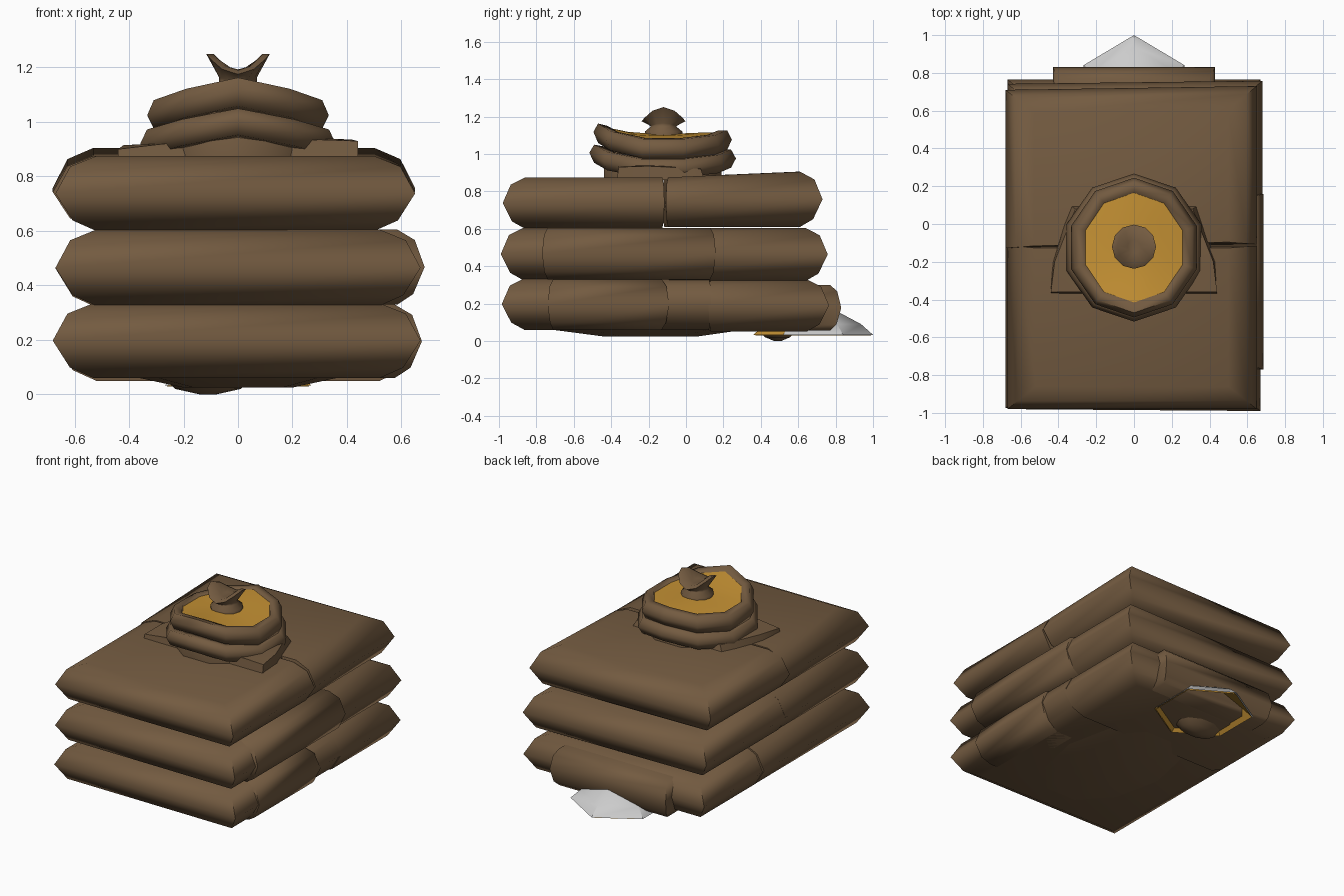
import bpy, bmesh, math

if "Cube" in bpy.data.objects:
    bpy.data.objects.remove(bpy.data.objects["Cube"])

def mat(name, c):
    m = bpy.data.materials.new(name)
    m.diffuse_color = (*c, 1)
    m.use_nodes = True
    m.node_tree.nodes["Principled BSDF"].inputs["Base Color"].default_value = m.diffuse_color
    return m

BROWN = mat("brown_burlap", (0.172, 0.104, 0.052))
GOLD = mat("golden_grain", (0.56, 0.285, 0.034))
GREY = mat("pale_grey", (0.6, 0.6, 0.6))

def add(name, rings, m, smooth=70, closed=False, cap0=True, cap1=True):
    """Skin a list of equal-length point rings into an object."""
    bm = bmesh.new()
    vs = [[bm.verts.new(p) for p in r] for r in rings]
    k = len(vs)
    n = len(vs[0])
    for i in range(k if closed else k - 1):
        a, b = vs[i], vs[(i + 1) % k]
        for j in range(n):
            bm.faces.new((a[j], a[(j + 1) % n], b[(j + 1) % n], b[j]))
    if not closed and cap0:
        bm.faces.new(vs[0][::-1])
    if not closed and cap1:
        bm.faces.new(vs[-1])
    bmesh.ops.recalc_face_normals(bm, faces=bm.faces)
    me = bpy.data.meshes.new(name)
    bm.to_mesh(me)
    bm.free()
    me.materials.append(m)
    ob = bpy.data.objects.new(name, me)
    bpy.context.collection.objects.link(ob)
    if smooth:
        bpy.context.view_layer.objects.active = ob
        ob.select_set(True)
        bpy.ops.object.shade_smooth_by_angle(angle=math.radians(smooth))
        ob.select_set(False)
    return ob

PROFILE = [(0, 1), (0.14, 0.42), (0.5, 0), (0.86, 0.36), (1, 1)]  # height, inset

def sack(name, x0, x1, y0, y1, z0, z1, ix=0.15, iy0=0.12, iy1=0.12, slope=0.0, skew=0.0):
    """Flat pillow: stacked rectangles with a bulging edge; slope lifts +y, skew turns it."""
    rings = []
    for t, s in PROFILE:
        z = z0 + (z1 - z0) * t
        a, b, c, d = x0 + ix * s, x1 - ix * s, y0 + iy0 * s, y1 - iy1 * s
        rings.append([(a, c - skew, z), (b, c + skew, z),
                      (b, d + skew, z + slope * t), (a, d - skew, z + slope * t)])
    return add(name, rings, BROWN)

# Three layers of paired sacks
sack("bottom_front_sack", -.68, .67, -.98, .14, .06, .335, iy1=.012, skew=-.005)
sack("bottom_back_sack", -.67, .67, .12, .765, .05, .33, iy0=.012)
sack("middle_front_sack", -.67, .67, -.985, -.1, .325, .605, iy1=.012, skew=-.005)
sack("middle_back_sack", -.67, .68, -.11, .75, .32, .605, iy0=.012, skew=.008)
sack("top_front_sack", -.67, .65, -.98, -.115, .60, .875, iy1=.012)
sack("top_back_sack", -.68, .65, -.118, .72, .61, .875, iy0=.012, slope=.03, skew=.01)

# Folded sack ends that poke out of the pile
sack("bottom_side_fold", .3, .675, -.74, -.09, .06, .33, ix=.1, iy0=.03, iy1=.04)
sack("middle_side_fold", .3, .685, -.77, .16, .33, .605, ix=.1, iy0=.03, iy1=.03)
sack("bottom_back_fold", -.43, .43, .4, .83, .055, .30, ix=.03, iy1=.06)

def oval(cx, cy, rx, ry, zf, n=10, turn=0.0):
    pts = []
    for i in range(n):
        a = 2 * math.pi * i / n + turn
        x, y = rx * math.cos(a), ry * math.sin(a)
        pts.append((cx + x, cy + y, zf(x, y)))
    return pts

# Bulges under the pile
add("underside_bulge", [oval(0, -.2, .36, .54, lambda x, y: .06),
                        oval(0, -.19, .2, .27, lambda x, y: .025)], BROWN)
add("underside_knot", [oval(-.11, .49, .16, .11, lambda x, y: .055),
                       oval(-.11, .49, .12, .07, lambda x, y: .02),
                       oval(-.11, .49, .03, .02, lambda x, y: .0)], BROWN)

# Shallow spill shell at the back: pale outside, grain lining
def dome(off):
    out = []
    for r, z in ((1, .033), (.8, .09), (.45, .15), (.15, .17)):
        out.append(oval(0, .68, .31 * r - off, .32 * r - off, lambda x, y: z - off * .6, 6, math.pi / 2))
    return out
shell = add("spill_shell", dome(0), GREY, 40, cap0=False)
shell.data.materials.append(GOLD)
for p in shell.data.polygons:
    if p.center.y < .6 and p.center.x > 0:
        p.material_index = 1
add("spill_lining", dome(.008), GOLD, 0, cap0=False)

# Flared base under the open sack
add("open_sack_base", [
    [(-.44, -.37, .86), (.44, -.37, .86), (.43, -.2, .86), (.34, .1, .86), (-.34, .1, .86), (-.43, -.2, .86)],
    [(-.44, -.36, .90), (.44, -.36, .93), (.42, -.2, .935), (.31, .08, .92), (-.31, .08, .92), (-.42, -.2, .915)],
    [(-.27, -.36, .92), (.3, -.36, .935), (.32, -.2, .94), (.27, .06, .93), (-.27, .06, .93), (-.3, -.2, .92)],
], BROWN, 45)

CY = -.125

def tilt(base, sag):
    """Rim height: high at the front point, lower at sides and back."""
    def f(x, y):
        t = max(0, -y / .36)
        return base + sag * t * t - .04 * abs(x) / .3 + .01 * max(0, y / .36)
    return f

def roll(name, rx, ry, zf, w, h):
    """Rolled cloth ring of hexagonal section."""
    rings = []
    for k in range(6):
        a = math.pi / 3 * k
        d, e = w * math.cos(a), h * math.sin(a)
        rings.append(oval(0, CY, rx + d, ry + d, lambda x, y: zf(x, y) + e, 10, math.pi / 2))
    add(name, rings, BROWN, closed=True)

upper, lower = tilt(1.065, .05), tilt(.965, .035)
add("open_sack_body", [oval(0, CY, .32, .33, lambda x, y: .86),
                       oval(0, CY, .32, .33, lambda x, y: lower(x, y)),
                       oval(0, CY, .28, .30, lambda x, y: upper(x, y) - .02)], BROWN)
roll("lower_roll", .325, .34, lower, .052, .056)
roll("upper_roll", .30, .32, upper, .05, .06)

# Grain filling
def heap(s, lift):
    return oval(0, CY, .278 * s, .305 * s,
                lambda x, y: lift + (upper(x, y) + .042) * s + 1.1 * (1 - s), 10, math.pi / 2)
add("grain_filling", [heap(1, 0), heap(.6, .006), heap(.1, .006)], GOLD, cap0=False)

# Saddle-topped knot in the middle
def knot(r, zf):
    return oval(0, -.12, r, r, zf, 12)
add("top_knot", [
    knot(.10, lambda x, y: 1.09),
    knot(.10, lambda x, y: 1.12),
    knot(.07, lambda x, y: 1.145),
    knot(.07, lambda x, y: 1.15 + 3 * x * x),
    knot(.117, lambda x, y: 1.175 + 5.5 * x * x),
    knot(.09, lambda x, y: 1.19 + 7.4 * x * x),
    knot(.035, lambda x, y: 1.193),
], BROWN)
